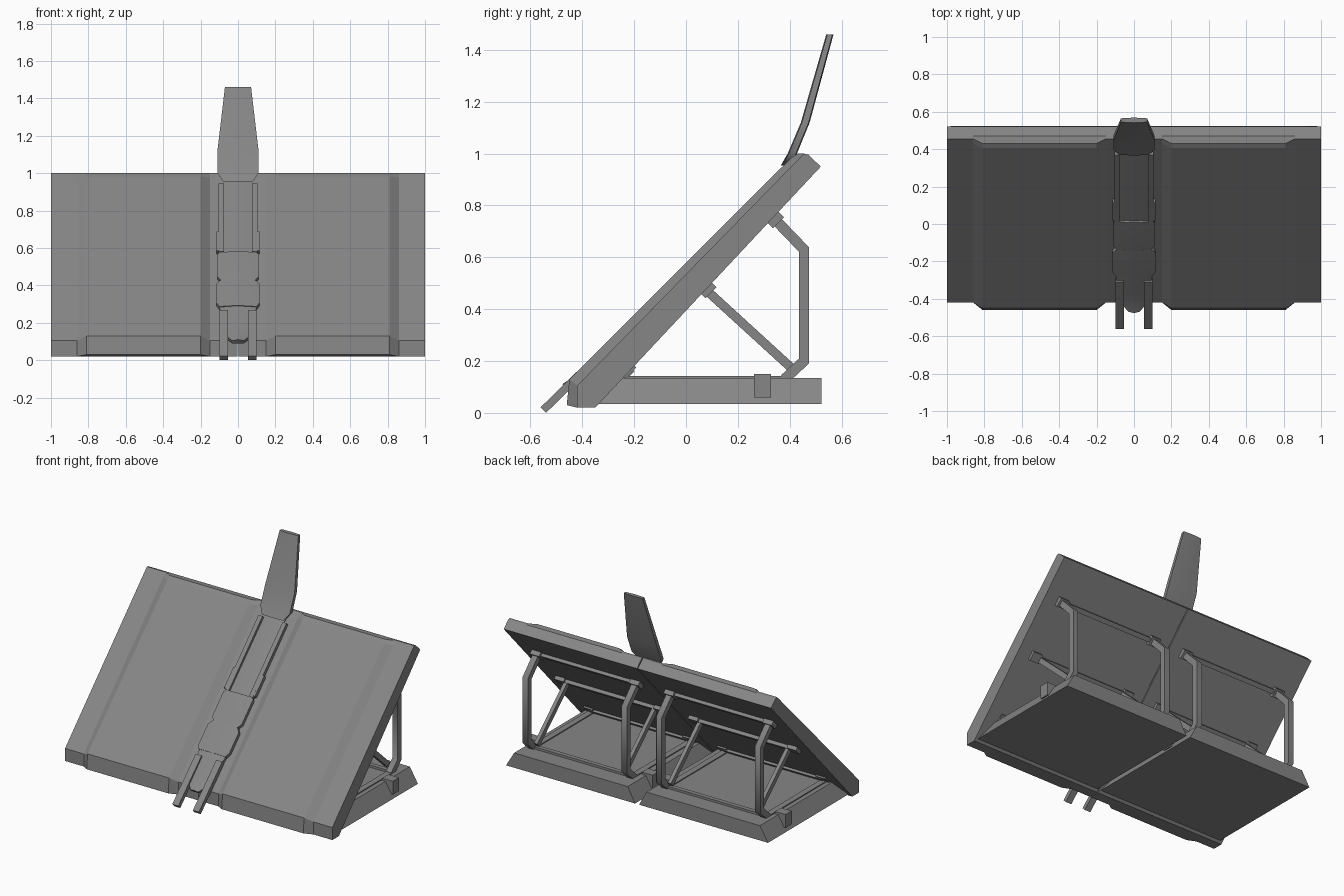
import bpy, bmesh, math
from mathutils import Vector

if "Cube" in bpy.data.objects:
    bpy.data.objects.remove(bpy.data.objects["Cube"])

grey = bpy.data.materials.new("dark_grey")
grey.diffuse_color = (.24, .24, .24, 1)
grey.use_nodes = True
grey.node_tree.nodes["Principled BSDF"].inputs["Base Color"].default_value = grey.diffuse_color


def make(name, verts, faces):
    me = bpy.data.meshes.new(name)
    bm = bmesh.new()
    vs = [bm.verts.new(v) for v in verts]
    for f in faces:
        bm.faces.new([vs[i] for i in f])
    bmesh.ops.recalc_face_normals(bm, faces=bm.faces)
    bm.to_mesh(me)
    bm.free()
    me.materials.append(grey)
    ob = bpy.data.objects.new(name, me)
    bpy.context.collection.objects.link(ob)
    return ob


def loft(name, rings):
    """Skin closed rings of equal length and cap both ends."""
    n = len(rings[0])
    verts = [p for r in rings for p in r]
    faces = [(i * n + j, i * n + (j + 1) % n, (i + 1) * n + (j + 1) % n, (i + 1) * n + j)
             for i in range(len(rings) - 1) for j in range(n)]
    faces += [tuple(range(n)), tuple(range(len(verts) - n, len(verts)))]
    return make(name, verts, faces)


def smooth(ob, degrees=60):
    bpy.ops.object.select_all(action='DESELECT')
    bpy.context.view_layer.objects.active = ob
    ob.select_set(True)
    bpy.ops.object.shade_smooth_by_angle(angle=math.radians(degrees))


def beam(name, x, path, wx, t):
    """Rectangular bar following a (y, z) path at a given x, with mitred bends."""
    pts = [Vector(p) for p in path]
    rings = []
    for i, p in enumerate(pts):
        a = (p - pts[i - 1]).normalized() if i else None
        b = (pts[i + 1] - p).normalized() if i < len(pts) - 1 else None
        d = ((a or b) + (b or a)).normalized()
        k = t / 2 / max(0.4, d.dot(a or b))
        m = Vector((-d.y, d.x)) * k
        rings.append([(x + sx * wx / 2, p.x + sn * m.x, p.y + sn * m.y)
                      for sx, sn in ((-1, -1), (1, -1), (1, 1), (-1, 1))])
    return loft(name, rings)


def cross_bar(name, x0, x1, y, z, t, tilt=True):
    r = t * 0.707 if tilt else t / 2
    sec = ((-r, 0), (0, -r), (r, 0), (0, r)) if tilt else ((-r, -r), (r, -r), (r, r), (-r, r))
    return loft(name, [[(x, y + a, z + b) for a, b in sec] for x in (x0, x1)])


def spine_plate(name, sections, depth, ridge):
    """Ridged plate; sections are (y, z, half width), thickness along the slope normal."""
    rings = []
    for y, z, w in sections:
        rings.append([(x, y - 0.707 * n, z + 0.707 * n) for x, n in
                      ((-w, 0), (-w, depth), (0, depth + ridge), (w, depth), (w, 0))])
    smooth(loft(name, rings))


# Panel profiles (y, z): low border and raised field with a small step at the top
low = [(-.42, .02), (-.42, .105), (.43, .975), (.455, 1.0), (.47, .997), (.52, .95), (-.35, .02)]
high = [(-.46, .03), (-.45, .13), (.405, .983), (.43, 1.0), (.47, .997), (.52, .95), (-.35, .02)]

for s in (-1, 1):
    side = "right" if s > 0 else "left"
    # Sloping panel with raised field
    stations = ((0.003, low), (.15, low), (.2, high), (.81, high), (.86, low), (1, low))
    loft(f"{side}_panel", [[(s * x, y, z) for y, z in pr] for x, pr in stations])
    # Base slab with leaning sides
    ends = ((-.36, -.25), (.523, .523))
    loft(f"{side}_base", [[(s * .015, yb, .035), (s * .98, yb, .035),
                           (s * .92, yt, .135), (s * .07, yt, .135)] for yb, yt in ends])
    # Support frame
    for k, ax in (("inner", .13), ("outer", .87)):
        x = s * ax
        smooth(beam(f"{side}_{k}_leg", x, [(.33, .76), (.455, .63), (.455, .2), (.38, .13)], .04, .04))
        beam(f"{side}_{k}_brace", x + s * (.04 if k == "inner" else -.04),
             [(.06, .49), (.41, .17)], .025, .035)
        beam(f"{side}_{k}_base_rail", x, [(-.25, .132), (.40, .132)], .04, .02)
        for i, (y, z) in enumerate(((.345, .745), (.085, .475), (-.225, .165))):
            beam(f"{side}_{k}_bracket_{i}", x, [(y - .03, z + .03), (y + .012, z - .012)], .07, .06)
        # Clip on the slab edge
        xc = s * (.06 if k == "inner" else .935)
        beam(f"{side}_{k}_clip", xc, [(.262, .105), (.328, .105)], .08, .09)
    for i, (y, z) in enumerate(((.34, .75), (.085, .475), (-.22, .16))):
        cross_bar(f"{side}_panel_rod_{i}", s * .13, s * .87, y, z, .03)
    cross_bar(f"{side}_base_rod", s * .13, s * .87, .39, .135, .03, False)
    # Fork prong and spine side rails
    beam(f"{side}_prong", s * .077, [(-.30, .257), (-.55, .011)], .045, .03)
    beam(f"{side}_spine_rail", s * .09, [(.38, .935), (.02, .57)], .03, .03)
    beam(f"{side}_spine_tab", s * .095, [(.13, .675), (.03, .572)], .04, .04)

# Central spine: narrow upper run, two wide collars, tapering lower body
spine_plate("upper_spine", [(.42, .95, .075), (.02, .55, .075)], .014, .006)
spine_plate("upper_collar", [(.03, .56, .1), (.02, .55, .11), (-.10, .43, .11), (-.12, .41, .09)], .025, .008)
spine_plate("lower_collar", [(-.12, .41, .095), (-.14, .39, .115), (-.24, .29, .115), (-.26, .27, .1)], .025, .008)
spine_plate("lower_spine", [(-.25, .28, .1), (-.35, .18, .085), (-.41, .12, .07), (-.455, .09, .03)], .02, .01)

# Upright tail plate above the panel
outline = [(.385, .955, .08, .03), (.41, 1.0, .11, .028), (.46, 1.12, .11, .026), (.555, 1.46, .07, .02)]
smooth(loft("tail_plate", [[(-w, y - t / 2, z), (0, y - t / 2 - .004, z), (w, y - t / 2, z),
                            (w, y + t / 2, z), (0, y + t / 2 + .004, z), (-w, y + t / 2, z)]
                           for y, z, w, t in outline]))
